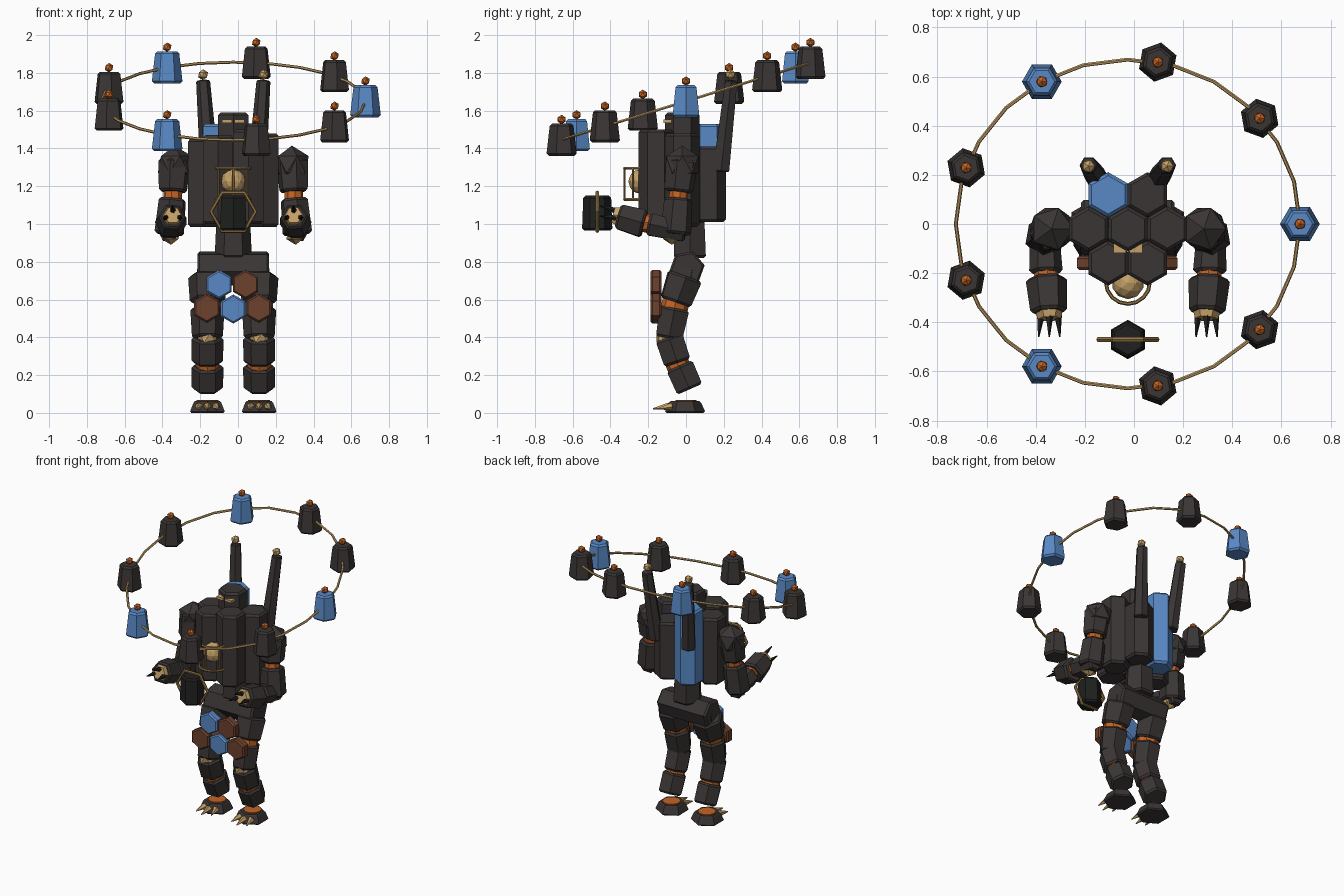
import bpy, bmesh, math
from mathutils import Vector, Matrix

if "Cube" in bpy.data.objects:
    bpy.data.objects.remove(bpy.data.objects["Cube"])

CX = -0.025  # body centre line
HEX = math.radians(30)


def material(name, r, g, b):
    m = bpy.data.materials.new(name)
    m.diffuse_color = (r, g, b, 1)
    m.use_nodes = True
    m.node_tree.nodes["Principled BSDF"].inputs["Base Color"].default_value = m.diffuse_color
    return m


DARK = material("charcoal", .043, .036, .035)
BLACK = material("lantern black", .013, .0145, .013)
BLUE = material("blue", .10, .25, .56)
ORANGE = material("orange", .56, .13, .018)
BROWN = material("rust brown", .15, .052, .026)
TAN = material("tan gold", .56, .36, .14)
BRASS = material("brass", .30, .18, .06)


def finish(name, bm, mat):
    bmesh.ops.recalc_face_normals(bm, faces=bm.faces)
    me = bpy.data.meshes.new(name)
    bm.to_mesh(me)
    bm.free()
    me.materials.append(mat)
    ob = bpy.data.objects.new(name, me)
    bpy.context.collection.objects.link(ob)
    return ob


def prism(name, p0, p1, r0, r1, mat, n=6, phase=0.0, bevel=.012):
    """Tapered prism between two points, with chamfered ends."""
    p0, p1 = Vector(p0), Vector(p1)
    d = p1 - p0
    L = d.length
    rot = Vector((0, 0, 1)).rotation_difference(d).to_matrix()
    rings = [(0, r0), (L, r1)]
    if bevel:
        rings = [(0, r0 - bevel), (bevel, r0), (L - bevel, r1), (L, r1 - bevel)]
    bm = bmesh.new()
    loops = []
    for h, r in rings:
        loops.append([bm.verts.new(p0 + rot @ Vector((
            r * math.cos(phase + 2 * math.pi * i / n),
            r * math.sin(phase + 2 * math.pi * i / n), h))) for i in range(n)])
    for a, b in zip(loops, loops[1:]):
        for i in range(n):
            bm.faces.new((a[i], a[(i + 1) % n], b[(i + 1) % n], b[i]))
    bm.faces.new(loops[0][::-1])
    bm.faces.new(loops[-1])
    return finish(name, bm, mat)


def ball(name, c, r, mat, sub=1):
    bm = bmesh.new()
    bmesh.ops.create_icosphere(bm, subdivisions=sub, radius=r, matrix=Matrix.Translation(c))
    return finish(name, bm, mat)


def box(name, c, size, mat):
    bm = bmesh.new()
    bmesh.ops.create_cube(bm, size=1, matrix=Matrix.Translation(c) @ Matrix.Diagonal((*size, 1)))
    return finish(name, bm, mat)


def hoop(name, c, R, r, segs, mat, rx=0.0):
    bpy.ops.mesh.primitive_torus_add(location=c, rotation=(rx, 0, 0), major_radius=R,
                                     minor_radius=r, major_segments=segs, minor_segments=6)
    ob = bpy.context.object
    ob.name = name
    ob.data.materials.append(mat)
    return ob


# Halo: tilted wire hoop with nine upright bells
TILT, RING_R, RING_Z = .3, .70, 1.65
hoop("halo_wire", (CX, 0, RING_Z), RING_R, .008, 24, TAN, TILT)
for i in range(9):
    a = 2 * math.pi * i / 9
    x = CX + RING_R * math.cos(a)
    y = RING_R * math.sin(a) * math.cos(TILT)
    z = RING_Z + RING_R * math.sin(a) * math.sin(TILT)
    prism("bell", (x, y, z - .085), (x, y, z + .085), .081, .064,
          DARK if i % 3 else BLUE, phase=a)
    ball("bell_knob", (x, y, z + .107), .025, ORANGE)

# Torso: cluster of seven hexagonal columns
COLUMNS = [(0, 0, .99, 1.59), (-.16, 0, .985, 1.45), (.16, 0, .985, 1.48),
           (-.08, -.139, 1.0, 1.47), (.08, -.139, 1.0, 1.50),
           (-.08, .139, 1.01, 1.53), (.08, .139, 1.01, 1.41)]
for k, (dx, dy, z0, z1) in enumerate(COLUMNS):
    p = (CX + dx, dy - .02)
    prism("torso_column", (*p, z0), (*p, z1), .092, .092,
          BLUE if k == 5 else DARK, phase=HEX, bevel=.014)
for s in (-1, 1):
    box("eye_slit", (CX + s * .033, -.093, 1.545), (.052, .05, .018), TAN)

# Chest orb in its cage
ball("chest_orb", (CX, -.24, 1.225), .066, TAN, 2)
for z in (1.13, 1.295):
    hoop("cage_hoop", (CX, -.235, z), .09, .008, 16, BRASS)
for i in range(6):
    a = HEX + i * math.pi / 3
    x, y = CX + .09 * math.cos(a), -.235 + .09 * math.sin(a)
    prism("cage_bar", (x, y, 1.13), (x, y, 1.295), .006, .006, BRASS, bevel=0)

# Hanging lantern with hexagonal frame
prism("lantern_body", (CX, -.47, .965), (CX, -.47, 1.15), .08, .074, BLACK, phase=HEX)
hoop("lantern_frame", (CX, -.47, 1.065), .118, .011, 6, BRASS, math.pi / 2)

# Waist and pelvis
prism("waist", (CX, .02, .82), (CX, .02, 1.02), .098, .09, DARK)
prism("pelvis", (CX - .19, .005, .765), (CX + .19, .005, .765), .095, .095, DARK,
      phase=math.radians(40))

# Skirt of hexagonal plates
for dx, z, m in [(-.075, .68, BLUE), (.065, .68, BROWN), (-.14, .555, BROWN),
                 (0, .55, BLUE), (.135, .555, BROWN)]:
    prism("skirt_plate", (CX + dx, -.13, z), (CX + dx, -.188, z), .077, .077, m,
          phase=HEX, bevel=.01)

for s in (-1, 1):
    def P(dx, y, z):
        return (CX + s * dx, y, z)

    # Back pipes
    prism("back_pipe", P(.125, .185, 1.28), P(.16, .24, 1.76), .05, .037, DARK, bevel=.006)
    ball("pipe_tip", P(.16, .235, 1.79), .029, TAN)

    # Arm: shoulder, upper arm, elbow, forearm
    ball("shoulder", P(.31, -.02, 1.315), .1, DARK)
    prism("upper_arm", P(.312, -.02, 1.34), P(.32, -.04, 1.17), .088, .078, DARK)
    prism("arm_band", P(.318, -.035, 1.19), P(.323, -.045, 1.10), .05, .05, ORANGE, n=8, bevel=0)
    prism("lower_upper_arm", P(.322, -.04, 1.135), P(.34, -.055, .945), .076, .083, DARK)
    ball("elbow_knob", P(.33, -.075, .945), .055, TAN)
    prism("forearm", P(.34, -.0, .955), P(.333, -.2, 1.0), .058, .068, DARK)
    prism("wrist_band", P(.333, -.185, 1.0), P(.328, -.24, 1.01), .05, .05, ORANGE, n=8, bevel=0)
    prism("gauntlet", P(.332, -.22, 1.0), P(.322, -.36, 1.04), .084, .075, DARK)
    prism("palm", P(.322, -.345, 1.037), P(.32, -.385, 1.047), .06, .046, TAN, bevel=0)
    for c in (-1, 0, 1):
        dz = .025 if c == 0 else -.012
        prism("finger_claw", P(.32 + c * .035, -.37, 1.045 + dz),
              P(.32 + c * .043, -.46, 1.06 + dz * 1.5), .017, .003, BLACK, n=5, bevel=0)

    # Leg: thigh, knee, shin, ankle
    prism("hip_joint", P(.13, .0, .76), P(.135, -.02, .66), .07, .07, DARK, bevel=0)
    prism("thigh", P(.135, -.005, .725), P(.137, -.055, .585), .104, .094, DARK)
    prism("thigh_band", P(.137, -.05, .60), P(.137, -.068, .53), .072, .072, ORANGE, n=8, bevel=0)
    prism("lower_thigh", P(.137, -.06, .555), P(.137, -.09, .395), .09, .082, DARK)
    ball("knee_cap", P(.137, -.105, .40), .06, TAN)
    prism("shin", P(.137, -.09, .40), P(.137, -.045, .265), .085, .083, DARK)
    prism("shin_band", P(.137, -.055, .285), P(.137, -.03, .22), .062, .062, ORANGE, n=8, bevel=0)
    prism("ankle", P(.137, -.035, .25), P(.137, .02, .125), .085, .083, DARK)

    # Foot with ankle disc and claws
    prism("foot", P(.137, -.005, 0), P(.137, -.005, .062), .106, .085, DARK, phase=HEX, bevel=.008)
    prism("foot_disc", P(.137, .0, .05), P(.137, .0, .068), .058, .058, ORANGE, n=10, bevel=0)
    for c in (-1, 0, 1):
        prism("toe_claw", P(.137 + c * .045, -.075 - .015 * (c == 0), .035),
              P(.137 + c * .058, -.15 - .025 * (c == 0), .022), .021, .003, TAN, n=5, bevel=0)
